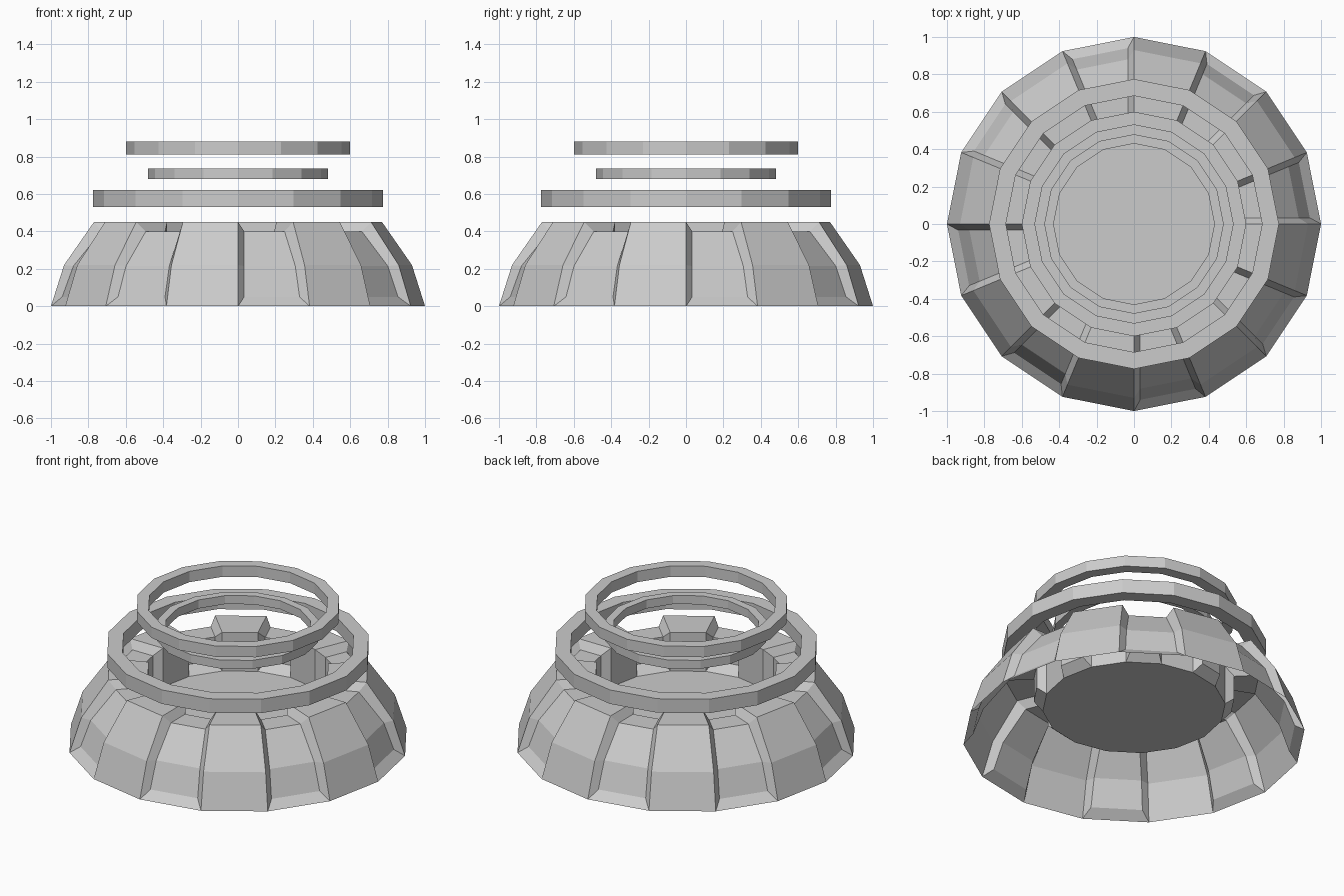
import bpy, bmesh
from math import pi, cos, sin

if "Cube" in bpy.data.objects:
    bpy.data.objects.remove(bpy.data.objects["Cube"])

SIDES = 16
STEP = 2 * pi / SIDES


def finish(bm, name):
    bmesh.ops.remove_doubles(bm, verts=bm.verts, dist=1e-4)
    bmesh.ops.recalc_face_normals(bm, faces=bm.faces)
    mesh = bpy.data.meshes.new(name)
    bm.to_mesh(mesh)
    bm.free()
    obj = bpy.data.objects.new(name, mesh)
    bpy.context.collection.objects.link(obj)
    return obj


def rail(bm, profile, angle, shift=0.0):
    # profile (radius, height) on a radial plane, moved sideways by shift
    return [bm.verts.new((r * cos(angle) - shift * sin(angle),
                          r * sin(angle) + shift * cos(angle), z))
            for r, z in profile]


def bridge(bm, a, b):
    for i in range(len(a) - 1):
        bm.faces.new((a[i], b[i], b[i + 1], a[i + 1]))


# Domed base: alternating flush panels and sunken channels
outer = [(1.0, 0), (0.93, 0.22), (0.77, 0.45), (0.535, 0.45), (0.535, 0.2)]
sunk = [(0.94, 0.05), (0.88, 0.215), (0.73, 0.40), (0.585, 0.40), (0.585, 0.25)]
bm = bmesh.new()
rails = [rail(bm, outer, i * STEP) for i in range(SIDES)]
for i in range(SIDES):
    a, b = rails[i], rails[(i + 1) % SIDES]
    if i % 2:
        bridge(bm, a, b)
    else:
        c = rail(bm, sunk, i * STEP, 0.033)
        d = rail(bm, sunk, (i + 1) * STEP, -0.033)
        bridge(bm, a, c)
        bridge(bm, c, d)
        bridge(bm, d, b)
        for e in (0, -1):
            bm.faces.new((a[e], b[e], d[e], c[e]))
# Floor inside the base
bm.faces.new([r[-1] for r in rails])
finish(bm, "domed_base")


# Floating rings
def ring(name, r_out, r_in, z0, z1):
    bm = bmesh.new()
    loop = [(r_out, z0), (r_out, z1), (r_in, z1), (r_in, z0), (r_out, z0)]
    rr = [rail(bm, loop, i * STEP) for i in range(SIDES)]
    for i in range(SIDES):
        bridge(bm, rr[i], rr[(i + 1) % SIDES])
    finish(bm, name)


ring("lower_ring", 0.775, 0.685, 0.53, 0.62)
ring("middle_ring", 0.48, 0.43, 0.68, 0.735)
ring("upper_ring", 0.60, 0.53, 0.81, 0.88)
